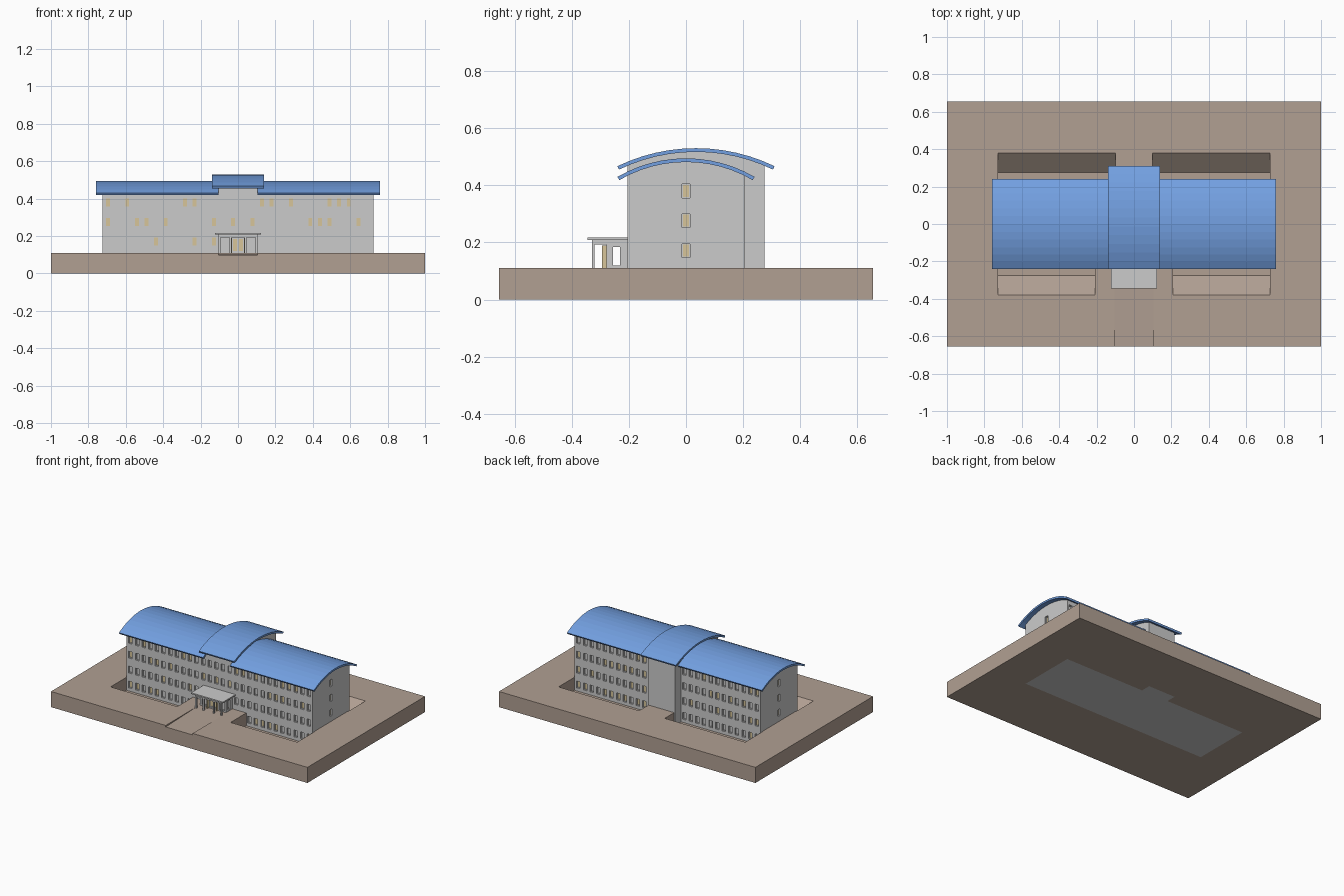
import bpy, bmesh, math, random
from mathutils import Vector

if "Cube" in bpy.data.objects:
    bpy.data.objects.remove(bpy.data.objects["Cube"])

random.seed(4)


def material(name, r, g, b):
    m = bpy.data.materials.new(name)
    m.diffuse_color = (r, g, b, 1)
    m.use_nodes = True
    m.node_tree.nodes["Principled BSDF"].inputs["Base Color"].default_value = m.diffuse_color
    return m


EARTH = material("earth", 0.44, 0.35, 0.29)
BLUE = material("roof_blue", 0.17, 0.35, 0.75)
TAN = material("lit_tan", 0.68, 0.56, 0.32)


def finish(name, bm, mat=None):
    me = bpy.data.meshes.new(name)
    bm.to_mesh(me)
    bm.free()
    ob = bpy.data.objects.new(name, me)
    bpy.context.collection.objects.link(ob)
    if mat:
        me.materials.append(mat)
    return ob


def add_prism(bm, profile, x0, x1):
    """Extrude a y-z profile along x."""
    a = [bm.verts.new((x0, y, z)) for y, z in profile]
    b = [bm.verts.new((x1, y, z)) for y, z in profile]
    n = len(a)
    faces = [bm.faces.new(a), bm.faces.new(b[::-1])]
    for i in range(n):
        j = (i + 1) % n
        faces.append(bm.faces.new((a[j], a[i], b[i], b[j])))
    bmesh.ops.recalc_face_normals(bm, faces=faces)


def rect(y0, y1, z0, z1):
    return [(y0, z0), (y1, z0), (y1, z1), (y0, z1)]


def prisms(name, items, mat=None):
    bm = bmesh.new()
    for profile, x0, x1 in items:
        add_prism(bm, profile, x0, x1)
    return finish(name, bm, mat)


def arc(yc, half, top, sag, inset=0.0, limit=None, n=12):
    """Points of a shallow circular vault, front to back."""
    r = (half * half + sag * sag) / (2 * sag)
    zc, a = top - r, math.asin(half / r)
    r -= inset
    if limit:
        a0, a1 = (math.asin((y - yc) / r) for y in limit)
    else:
        a0, a1 = -a, a
    ts = [a0 + (a1 - a0) * i / n for i in range(n + 1)]
    return [(yc + r * math.sin(t), zc + r * math.cos(t)) for t in ts]


LOW = (0.0, 0.24, 0.4945, 0.065)
HIGH = (0.035, 0.275, 0.53, 0.063)
L, W, EAVE, DEEP = 0.725, 0.205, 0.437, 0.012

# Vaulted roofs
for label, spec, spans in (("wing_roof", LOW, [(-0.76, -0.105), (0.105, 0.76)]),
                           ("centre_roof", HIGH, [(-0.138, 0.138)])):
    shell = arc(*spec) + arc(*spec, inset=0.013)[::-1]
    prisms(label, [(shell, a, b) for a, b in spans], BLUE)

# Central block rising above the wings and stepping out at the back
top = arc(*HIGH, inset=0.008, limit=(-W, 0.275))
prisms("centre_block", [([(-0.185, 0), (-0.185, 0.43), (-W, 0.43)] + top + [(0.275, 0)],
                         -0.105, 0.105)])

frames, lit, plain = bmesh.new(), bmesh.new(), bmesh.new()


def quad(bm, pts):
    return bm.faces.new([bm.verts.new(p) for p in pts])


def wall(bm, normal, dist, u0, u1, z0, z1, wins):
    """Wall with recessed openings; wins = (u, z, half width, half height, kind)."""
    n = Vector(normal)
    u = Vector((0, 0, 1)).cross(n)

    def P(a, z, d=0.0):
        return n * (dist - d) + u * a + Vector((0, 0, z))

    def ring(a, b, c, d, depth):
        return [P(a, c, depth), P(b, c, depth), P(b, d, depth), P(a, d, depth)]

    us = sorted({round(v, 4) for w in wins for v in (w[0] - w[2], w[0] + w[2])} | {u0, u1})
    zs = sorted({round(v, 4) for w in wins for v in (w[1] - w[3], w[1] + w[3])} | {z0, z1})
    for a, b in zip(us, us[1:]):
        for c, d in zip(zs, zs[1:]):
            if not any(abs((a + b) / 2 - w[0]) < w[2] and abs((c + d) / 2 - w[1]) < w[3]
                       for w in wins):
                quad(bm, ring(a, b, c, d, 0))
    for uc, zc, hw, hh, kind in wins:
        box = (uc - hw, uc + hw, zc - hh, zc + hh)
        o, i = ring(*box, 0), ring(*box, DEEP)
        for k in range(4):
            j = (k + 1) % 4
            quad(bm, (o[k], o[j], i[j], i[k]))
        if kind == "open":
            continue
        glow = kind == "lit" or random.random() < 0.3
        quad(lit if glow else plain, i)
        # thin frame border around the pane
        f = 0.003
        fo = ring(*box, DEEP - 0.004)
        inner = (box[0] + f, box[1] - f, box[2] + f, box[3] - f)
        fi, fb = ring(*inner, DEEP - 0.004), ring(*inner, DEEP)
        for k in range(4):
            j = (k + 1) % 4
            quad(frames, (fo[k], fo[j], fi[j], fi[k]))
            quad(frames, (fi[k], fi[j], fb[j], fb[k]))


# Main walls with four rows of windows
ROWS = (0.066, 0.171, 0.276, 0.38)
HW, HH = 0.0135, 0.024
cols = [(i - 13.5) * 0.0515 for i in range(28)]
walls = bmesh.new()
front = [(x, z, HW, HH, "any") for z in ROWS for x in cols
         if not (z < 0.1 and abs(x) < 0.22) and not (z < 0.2 and abs(x) < 0.11)]
wall(walls, (0, -1, 0), W, -L, L, 0, EAVE, front)
for s in (-1, 1):
    back = [(x, z, HW, HH, "any") for z in ROWS for x in cols if x * s > 0.11]
    lo, hi = sorted((s * 0.105, s * L))
    wall(walls, (0, 1, 0), W, lo, hi, 0, EAVE, back)
    wall(walls, (s, 0, 0), L, -W, W, 0, EAVE, [(0, z, HW, HH, "lit") for z in ROWS[1:]])
    gable = [(-W, EAVE)] + arc(*LOW, inset=0.007, limit=(-W, W)) + [(W, EAVE)]
    quad(walls, [(s * L, y, z) for y, z in (gable[::-1] if s > 0 else gable)])
quad(walls, [(-L, -W, 0), (-L, W, 0), (L, W, 0), (L, -W, 0)])
bmesh.ops.remove_doubles(walls, verts=walls.verts, dist=1e-5)
finish("building_walls", walls)

# Entrance vestibule
porch = bmesh.new()
wall(porch, (0, -1, 0), 0.278, -0.1, 0.1, 0.105, 0.208,
     [(s * 0.07, 0.152, 0.018, 0.034, "plain") for s in (-1, 1)]
     + [(s * 0.016, 0.152, 0.014, 0.034, "lit") for s in (-1, 1)])
for s in (-1, 1):
    lo, hi = sorted((-0.278 * s, -W * s))
    wall(porch, (s, 0, 0), 0.1, lo, hi, 0.105, 0.208,
         [(-0.243 * s, 0.152, 0.012, 0.032, "open")])
bmesh.ops.remove_doubles(porch, verts=porch.verts, dist=1e-5)
finish("vestibule_walls", porch)

finish("window_frames", frames)
finish("lit_panes", lit, TAN)
finish("plain_panes", plain)

# Porch canopy, columns, beams and door jambs
prisms("porch_canopy", [(rect(-0.345, -W, 0.208, 0.217), -0.124, 0.124)])
prisms("porch_columns", [(rect(-0.33, -0.32, 0.1, 0.208), x - 0.005, x + 0.005)
                         for x in (-0.098, -0.04, 0.04, 0.098)])
prisms("porch_beams", [(rect(-0.33, -0.32, 0.192, 0.208), -0.103, 0.103)]
       + [(rect(-0.33, -0.278, 0.192, 0.208), x - 0.005, x + 0.005) for x in (-0.098, 0.098)])
prisms("door_jambs", [(rect(-0.294, -0.278, 0.105, 0.19), x - 0.003, x + 0.003)
                      for x in (-0.036, 0.036)], TAN)

# Ground slab, cut by footprint, sloped light wells and the entrance path
ground = prisms("ground", [(rect(-0.655, 0.655, 0, 0.11), -1, 1)], EARTH)
well = [(0.18, 0.02), (0.275, 0.02), (0.38, 0.11), (0.38, 0.2), (0.18, 0.2)]
front_well = [(-y, z) for y, z in well]
cuts = [(rect(-W, W, -0.1, 0.3), -L, L), (rect(0, 0.275, -0.1, 0.3), -0.105, 0.105),
        (well, -0.728, -0.1), (well, 0.1, 0.728),
        (front_well, -0.728, -0.208), (front_well, 0.208, 0.728),
        ([(-0.3, 0.11), (-0.7, 0.098), (-0.7, 0.2), (-0.3, 0.2)], -0.105, 0.105)]
for i, cut in enumerate(cuts):
    cutter = prisms(f"ground_cutter_{i}", [cut])
    cutter.hide_render = True
    mod = ground.modifiers.new("cut", "BOOLEAN")
    mod.operation, mod.solver, mod.object = "DIFFERENCE", "EXACT", cutter
    bpy.context.view_layer.objects.active = ground
    bpy.ops.object.modifier_apply(modifier=mod.name)
    bpy.data.objects.remove(cutter)
